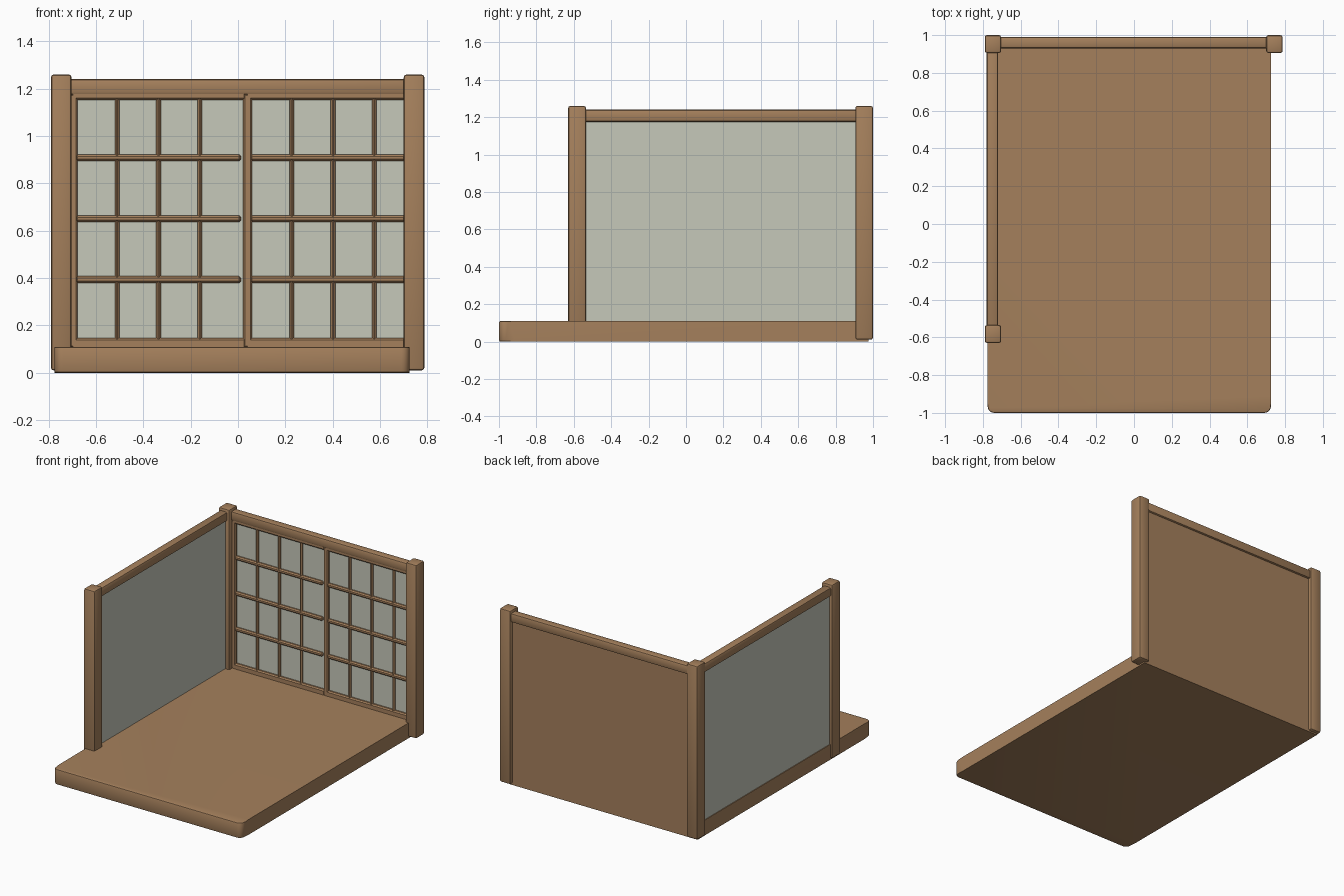
import bpy
import bmesh
from math import radians

cube = bpy.data.objects.get("Cube")
if cube:
    bpy.data.objects.remove(cube, do_unlink=True)


def material(name, rgb):
    m = bpy.data.materials.new(name)
    m.use_nodes = True
    m.diffuse_color = (*rgb, 1)
    m.node_tree.nodes["Principled BSDF"].inputs["Base Color"].default_value = (*rgb, 1)
    return m


WOOD = material("warm wood", (0.376, 0.216, 0.107))
PAPER = material("pale paper", (0.565, 0.578, 0.491))


def box(name, x, y, z, bevel=0.0, mat=WOOD, segments=2):
    """Box from (min, max) ranges, with optional rounded edges."""
    bm = bmesh.new()
    bmesh.ops.create_cube(bm, size=1)
    for v in bm.verts:
        v.co = [r[0] + (c + 0.5) * (r[1] - r[0]) for c, r in zip(v.co, (x, y, z))]
    if bevel:
        bmesh.ops.bevel(bm, geom=bm.edges[:], offset=bevel, segments=segments,
                        profile=0.5, affect='EDGES')
    return finish(name, bm, mat)


def finish(name, bm, mat):
    mesh = bpy.data.meshes.new(name)
    bm.to_mesh(mesh)
    bm.free()
    mesh.materials.append(mat)
    ob = bpy.data.objects.new(name, mesh)
    bpy.context.collection.objects.link(ob)
    bpy.ops.object.select_all(action='DESELECT')
    ob.select_set(True)
    bpy.context.view_layer.objects.active = ob
    bpy.ops.object.shade_smooth_by_angle(angle=radians(35))
    return ob


# Floor slab: rounded front corners, softened front rim
FLOOR_TOP = 0.11
bm = bmesh.new()
bmesh.ops.create_cube(bm, size=1)
for v in bm.verts:
    v.co = (-0.025 + v.co.x * 1.5, -0.0125 + v.co.y * 1.975, (v.co.z + 0.5) * FLOOR_TOP)
corners = [e for e in bm.edges if all(v.co.y < 0 for v in e.verts)
           and e.verts[0].co.x == e.verts[1].co.x]
bmesh.ops.bevel(bm, geom=corners, offset=0.035, segments=5, profile=0.5, affect='EDGES')
rim = [e for e in bm.edges if all(v.co.y < -0.96 for v in e.verts)
       and abs(e.verts[0].co.z - e.verts[1].co.z) < 0.001]
bmesh.ops.bevel(bm, geom=rim, offset=0.008, segments=2, profile=0.5, affect='EDGES')
finish("floor", bm, WOOD)

# Posts
LEFT_X, RIGHT_X = (-0.79, -0.703), (0.70, 0.787)
BACK_Y, FRONT_Y = (0.905, 1.0), (-0.63, -0.535)
POST_Z = (0.01, 1.26)
for name, px, py in (("back_right_post", LEFT_X, BACK_Y),
                     ("back_left_post", RIGHT_X, BACK_Y),
                     ("front_right_post", LEFT_X, FRONT_Y)):
    box(name, px, py, POST_Z, 0.012)

# Top rails
box("back_top_rail", (-0.74, 0.74), (0.93, 0.99), (1.175, 1.24), 0.012)
box("side_top_rail", (-0.78, -0.72), (-0.58, 0.95), (1.175, 1.24), 0.012)

# Side paper wall and wooden backing of the rear wall
box("side_panel", (-0.77, -0.735), (-0.58, 0.95), (0.10, 1.19), 0, PAPER)
box("back_panel", (-0.74, 0.74), (0.965, 0.975), (0.10, 1.19))


def bar(name, x, z, y=(0.938, 0.968), bevel=0.008):
    return box(name, x, y, z, bevel, segments=1)


# Two lattice windows; the second runs on behind the post
PITCH, ROWS, BOTTOM, TOP = 0.1745, 4, 0.135, 1.163
row_pitch = (TOP - BOTTOM) / ROWS
for side, start in (("first", -0.685), ("second", 0.052)):
    end = min(start + 4 * PITCH, 0.74)
    box(side + "_window_paper", (start - 0.01, end + 0.01), (0.958, 0.966),
        (0.11, 1.18), 0, PAPER)
    # Outer frame
    bar(side + "_frame_start", (start - 0.028, start + 0.008), (0.105, 1.18))
    if side == "first":
        bar(side + "_frame_end", (end + 0.008, end + 0.044), (0.105, 1.18))
    bar(side + "_frame_bottom", (start - 0.02, end + 0.02), (0.10, BOTTOM + 0.012))
    bar(side + "_frame_top", (start - 0.02, end + 0.02), (TOP - 0.010, 1.185))
    # Glazing bars
    for i in range(1, 4):
        cx = start + i * PITCH
        bar(f"{side}_upright_bar_{i}", (cx - 0.01, cx + 0.01), (0.12, 1.175),
            (0.941, 0.964))
        cz = BOTTOM + i * row_pitch + 0.002
        bar(f"{side}_cross_bar_{i}", (start, end), (cz - 0.014, cz + 0.014),
            (0.938, 0.964))
